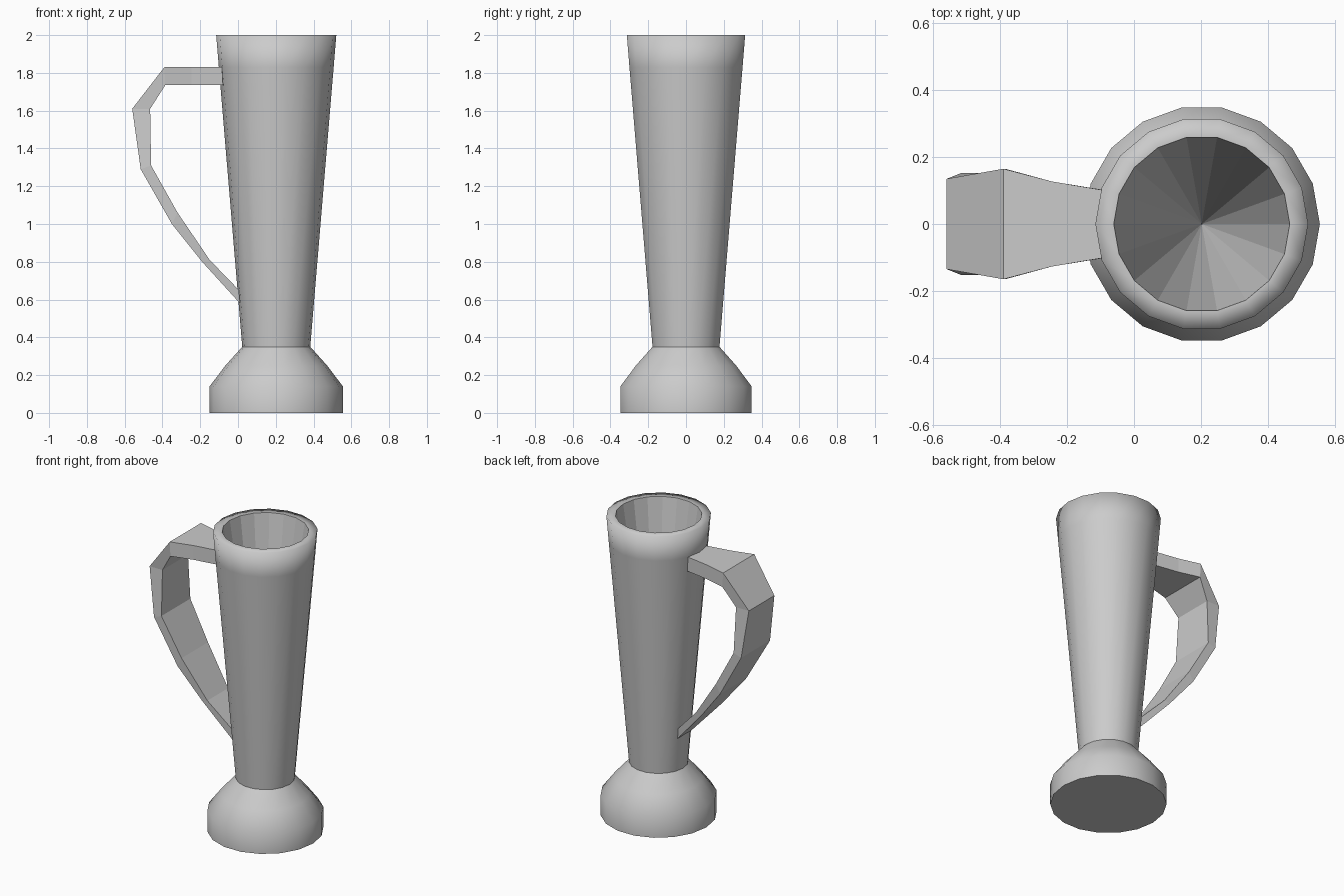
import bpy, bmesh, math

if "Cube" in bpy.data.objects:
    bpy.data.objects.remove(bpy.data.objects["Cube"])

CX, SIDES = 0.2025, 18


def finish(bm, name):
    bmesh.ops.recalc_face_normals(bm, faces=bm.faces)
    mesh = bpy.data.meshes.new(name)
    bm.to_mesh(mesh)
    bm.free()
    obj = bpy.data.objects.new(name, mesh)
    bpy.context.collection.objects.link(obj)
    return obj


# Tall flared cup on a bell-shaped foot: (radius, height), from foot to inner rim
profile = [(0.353, 0), (0.353, 0.14), (0.27, 0.25), (0.18, 0.35),
           (0.304, 1.83), (0.318, 2.0), (0.263, 2.0)]
NECK = 3
bm = bmesh.new()
rings = [[bm.verts.new((CX + r * math.cos(2 * math.pi * i / SIDES),
                        r * math.sin(2 * math.pi * i / SIDES), z))
          for i in range(SIDES)] for r, z in profile]
sharp = [rings[0], rings[NECK], rings[-1]]
for low, high in zip(rings, rings[1:]):
    for i in range(SIDES):
        j = (i + 1) % SIDES
        bm.faces.new((low[i], low[j], high[j], high[i])).smooth = True
bm.faces.new(rings[0])

# Faceted conical hollow
apex = bm.verts.new((CX, 0, 0.3))
for i in range(SIDES):
    bm.faces.new((rings[-1][i], rings[-1][(i + 1) % SIDES], apex))
for ring in sharp:
    for i in range(SIDES):
        bm.edges.get((ring[i], ring[(i + 1) % SIDES])).smooth = False
finish(bm, "cup_body")

# Handle: outer x, z, inner x, z, half width at each section
sections = [
    (-0.085, 1.83, -0.08, 1.735, 0.10),
    (-0.245, 1.83, -0.245, 1.735, 0.127),
    (-0.39, 1.83, -0.385, 1.735, 0.165),
    (-0.56, 1.61, -0.465, 1.61, 0.135),
    (-0.515, 1.29, -0.46, 1.31, 0.153),
    (-0.35, 1.00, -0.32, 1.06, 0.14),
    (-0.19, 0.80, -0.15, 0.81, 0.11),
    (0.01, 0.58, 0.005, 0.65, 0.075),
]
bm = bmesh.new()
loops = [[bm.verts.new(p) for p in
          ((xo, -w, zo), (xo, w, zo), (xi, w, zi), (xi, -w, zi))]
         for xo, zo, xi, zi, w in sections]
for a, b in zip(loops, loops[1:]):
    for i in range(4):
        j = (i + 1) % 4
        bm.faces.new((a[i], a[j], b[j], b[i]))
bm.faces.new(loops[0])
bm.faces.new(loops[-1])
finish(bm, "handle")
